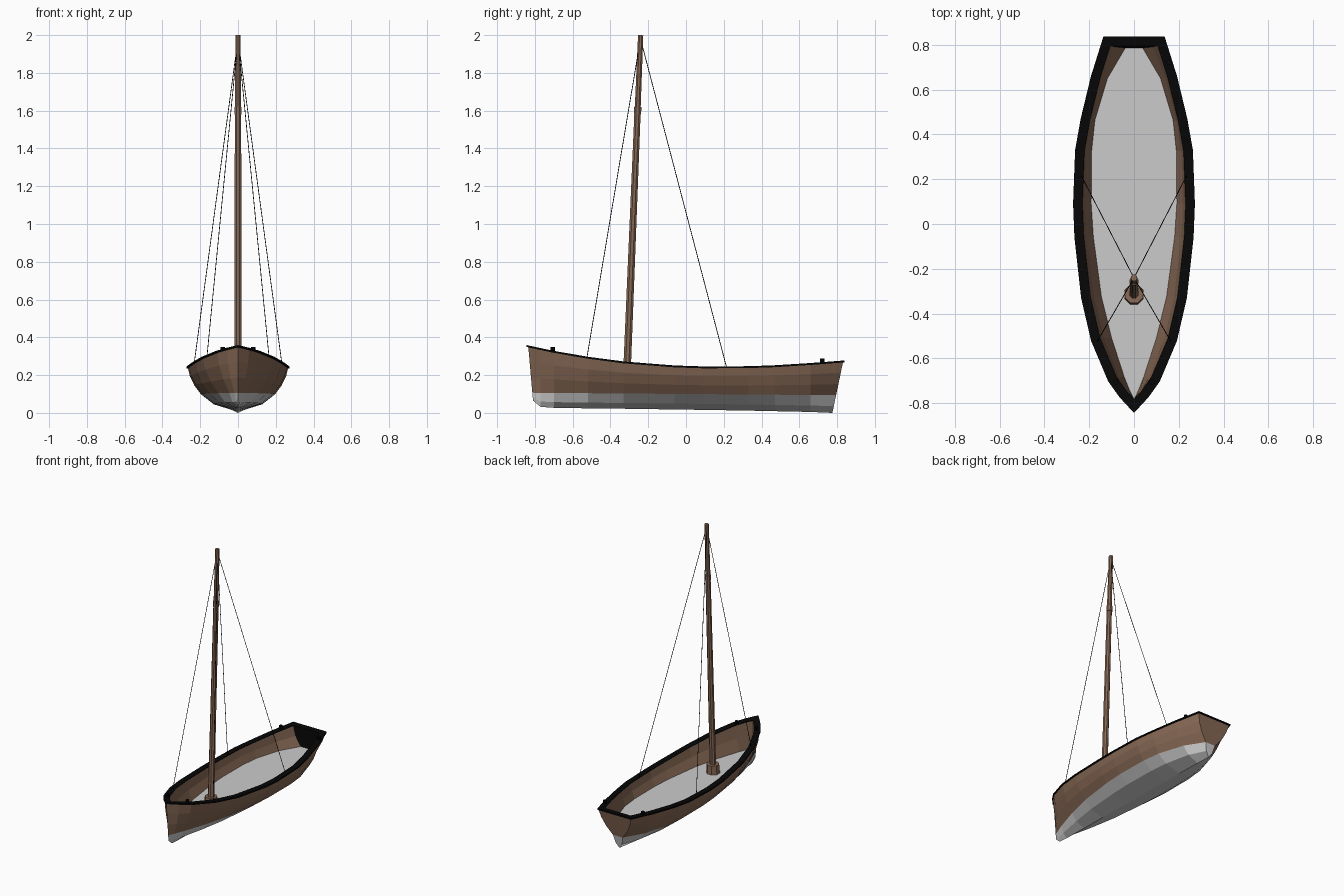
import bpy, bmesh, math
from mathutils import Vector

if "Cube" in bpy.data.objects:
    bpy.data.objects.remove(bpy.data.objects["Cube"])


def material(name, rgb):
    m = bpy.data.materials.new(name)
    m.diffuse_color = (*rgb, 1)
    m.use_nodes = True
    m.node_tree.nodes["Principled BSDF"].inputs["Base Color"].default_value = m.diffuse_color
    return m


WOOD = material("wood", (0.24, 0.14, 0.09))
BLACK = material("black", (0.002, 0.002, 0.002))


def mesh_object(name, verts, faces, mat=None):
    bm = bmesh.new()
    vs = [bm.verts.new(v) for v in verts]
    for f in faces:
        bm.faces.new([vs[i] for i in f])
    bmesh.ops.remove_doubles(bm, verts=bm.verts, dist=1e-5)
    bmesh.ops.dissolve_degenerate(bm, edges=bm.edges, dist=1e-5)
    bmesh.ops.recalc_face_normals(bm, faces=bm.faces)
    me = bpy.data.meshes.new(name)
    bm.to_mesh(me)
    bm.free()
    ob = bpy.data.objects.new(name, me)
    bpy.context.collection.objects.link(ob)
    if mat:
        me.materials.append(mat)
    return ob


def rod(name, a, b, r1, r2, sides, mat):
    """Tapered rod from a to b."""
    a, b = Vector(a), Vector(b)
    q = (b - a).to_track_quat('Z', 'Y')
    verts = []
    for p, r in ((a, r1), (b, r2)):
        for i in range(sides):
            t = 2 * math.pi * (i + 0.5) / sides
            verts.append(p + q @ Vector((r * math.cos(t), r * math.sin(t), 0)))
    n = sides
    faces = [(i, (i + 1) % n, n + (i + 1) % n, n + i) for i in range(n)]
    faces += [tuple(range(n)), tuple(range(n, 2 * n))]
    return mesh_object(name, verts, faces, mat)


# Hull stations: y, sheer height, sheer half width, waterline half width, keel height
STATIONS = [
    (-.835, .352, 0, 0, .065), (-.77, .338, .06, .018, .032),
    (-.70, .323, .11, .045, .027), (-.52, .292, .186, .103, .024),
    (-.33, .267, .23, .150, .022), (-.06, .246, .26, .187, .018),
    (.09, .241, .266, .197, .016), (.33, .242, .257, .195, .012),
    (.47, .247, .232, .180, .009), (.66, .259, .186, .122, .005),
    (.832, .272, .132, .04, 0)]
RAKE = {0: .025, len(STATIONS) - 1: -.057}
FLOOR_Z = .14


def section(i):
    """Half section points from sheer down to keel."""
    y, zs, ws, ww, zk = STATIONS[i]
    zw = .1 - .008 * y
    pts = [(zw + f * (zs - zw), ww + g * (ws - ww))
           for f, g in ((1, 1), (.67, .84), (.33, .5), (0, 0))]
    pts += [(zk + .38 * (zw - zk), .65 * ww), (zk, 0)]
    return [Vector((w, y + RAKE.get(i, 0) * (zs - z) / (zs - zk), z)) for z, w in pts]


def flip(p):
    return Vector((-p.x, p.y, p.z))


SECTIONS = [section(i) for i in range(len(STATIONS))]


def shell(name, lo, hi, mat):
    """Both sides of the hull between two section rows, closed by the transom."""
    verts, faces = [], []
    for side in (lambda p: p, flip):
        for a, b in zip(SECTIONS, SECTIONS[1:]):
            for r in range(lo, hi):
                n = len(verts)
                verts += [side(p) for p in (a[r], a[r + 1], b[r + 1], b[r])]
                faces.append((n, n + 1, n + 2, n + 3))
    end = SECTIONS[-1][lo:hi + 1]
    n = len(verts)
    cap = end + [flip(p) for p in reversed(end) if p.x > 1e-6]
    verts += cap
    faces.append(tuple(range(n, n + len(cap))))
    return mesh_object(name, verts, faces, mat)


shell("topsides", 0, 3, WOOD)
shell("hull_bottom", 3, 5, None)

# Sheer outline all round, and its offsets in plan
sheer = [s[0] for s in SECTIONS]
loop = sheer + [flip(p) for p in reversed(sheer[1:])]


def sheer_z(y):
    for a, b in zip(sheer, sheer[1:]):
        if y <= b.y or b is sheer[-1]:
            return a.z + (b.z - a.z) * (y - a.y) / (b.y - a.y)


def offset(pts, d):
    """Mitred inward offset in plan, kept on the sheer curve."""
    out = []
    for i, p in enumerate(pts):
        e1 = (p - pts[i - 1]).xy.normalized()
        e2 = (pts[(i + 1) % len(pts)] - p).xy.normalized()
        n1, n2 = Vector((-e1.y, e1.x)), Vector((-e2.y, e2.x))
        m = (n1 + n2) / (1 + n1.dot(n2)) * d
        out.append(Vector((p.x + m.x, p.y + m.y, sheer_z(p.y + m.y))))
    return out


outer, inner = offset(loop, -.006), offset(loop, .036)
up = Vector((0, 0, .005))
n = len(loop)
last = len(STATIONS) - 1


def quads(rows, cols, closed=False):
    """Faces between successive rings of n points, for the given columns."""
    return [(r * n + i, r * n + (i + 1) % n,
             (r + 1) % rows * n + (i + 1) % n, (r + 1) % rows * n + i)
            for r in range(rows if closed else rows - 1) for i in cols]


# Rail
rings = [[p + up for p in outer], [p + up for p in inner],
         [p - up for p in inner], [p - up for p in outer]]
mesh_object("rail", sum(rings, []), quads(4, range(n), True), BLACK)

# Inner planking down to the floor, with a black transom lining
half = []
for i, s in enumerate(STATIONS):
    p = inner[i]
    half.append(Vector((min(s[3] * .97, p.x), p.y - (.01 if i == last else 0), FLOOR_Z)))
low = half + [flip(p) for p in reversed(half[1:])]
mid = []
for a, b in zip(inner, low):
    m = a.lerp(b, .5)
    m.x = b.x + .68 * (a.x - b.x)
    mid.append(m)
inside = inner + mid + low
mesh_object("inner_planking", inside, quads(3, [i for i in range(n) if i != last]), WOOD)
mesh_object("transom_lining", inside, quads(3, [last]), BLACK)

# Floor
mesh_object("floor", low, [(i, i + 1, n - i - 1, (n - i) % n) if i else (0, 1, n - 1)
                           for i in range(last)])


# Raked mast in two lengths, with a joint band and a step on the floor
def mast_at(z):
    return Vector((0, -.24 - .0407 * (2.0 - z), z))


rod("mast_lower", mast_at(FLOOR_Z), mast_at(1.6), .022, .018, 8, WOOD)
rod("mast_upper", mast_at(1.6), mast_at(1.9995), .017, .015, 8, WOOD)
rod("mast_band", mast_at(1.58), mast_at(1.62), .021, .021, 8, WOOD)
rod("mast_step", mast_at(FLOOR_Z), mast_at(.205), .047, .043, 8, WOOD)

# Shrouds and rail cleats on both sides
for side, s in (("left", -1), ("right", 1)):
    rod("fore_shroud_" + side, (s * .165, -.525, .29), mast_at(1.98), .002, .002, 5, BLACK)
    rod("aft_shroud_" + side, (s * .235, .215, .24), mast_at(1.98), .002, .002, 5, BLACK)
    rod("bow_cleat_" + side, (s * .08, -.705, .32), (s * .08, -.705, .349), .013, .013, 8, BLACK)
    rod("stern_cleat_" + side, (s * .155, .722, .26), (s * .155, .722, .289), .013, .013, 8, BLACK)
